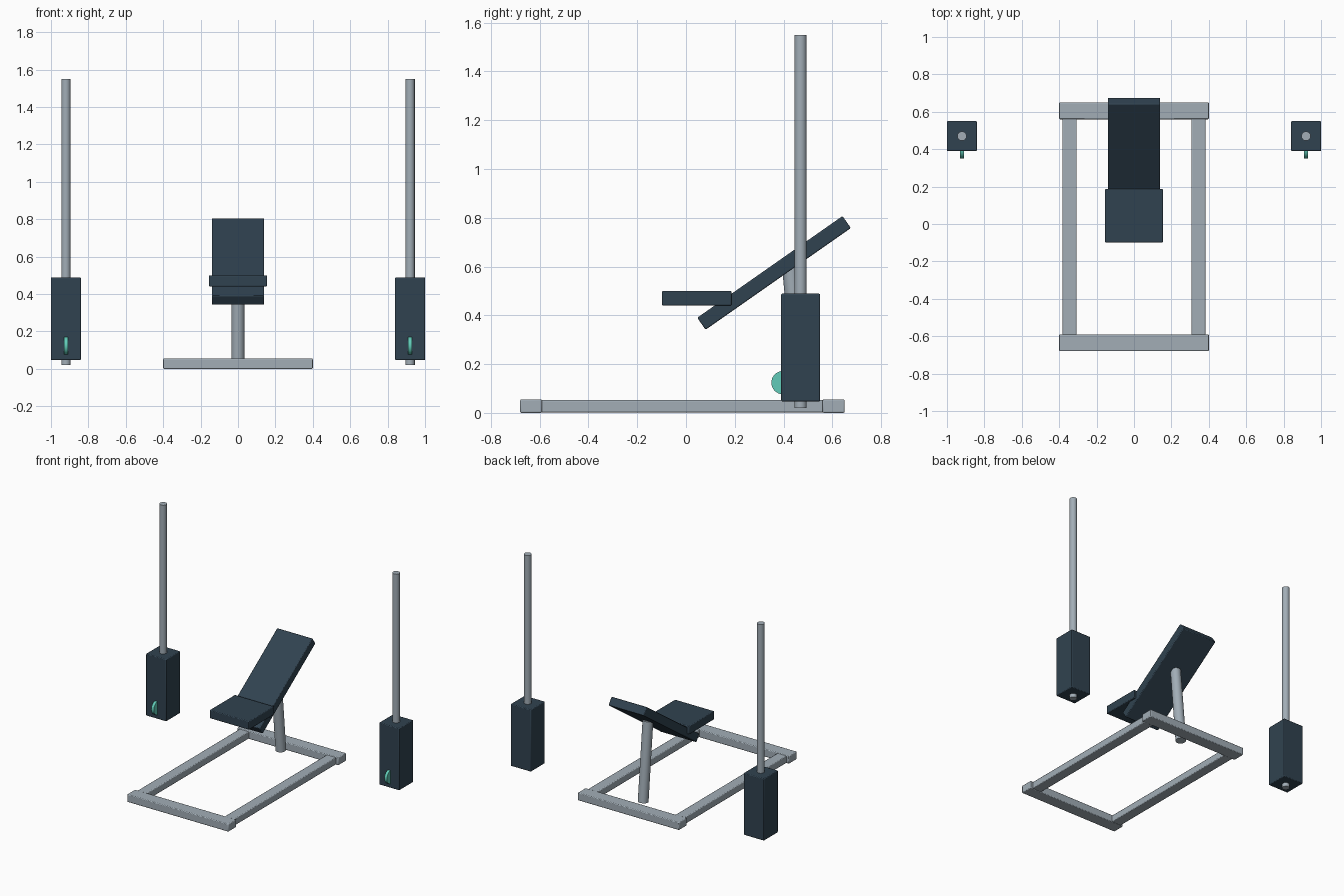
import bpy, math
from mathutils import Vector

if "Cube" in bpy.data.objects:
    bpy.data.objects.remove(bpy.data.objects["Cube"])


def material(name, color):
    m = bpy.data.materials.new(name)
    m.diffuse_color = color
    m.use_nodes = True
    m.node_tree.nodes["Principled BSDF"].inputs["Base Color"].default_value = m.diffuse_color
    return m


STEEL = material("steel", (0.36, 0.42, 0.47, 1))
DARK = material("dark_padding", (0.03, 0.055, 0.08, 1))
TEAL = material("teal", (0.12, 0.6, 0.48, 1))


def finish(obj, name, mat, bevel=0.0):
    obj.name = name
    obj.data.materials.append(mat)
    if bevel:
        b = obj.modifiers.new("soft_edges", "BEVEL")
        b.width, b.segments = bevel, 2
    bpy.ops.object.shade_smooth_by_angle(angle=math.radians(40))
    return obj


def box(name, center, size, mat, bevel=0.005, tilt=0.0):
    bpy.ops.mesh.primitive_cube_add(size=1, location=center)
    obj = bpy.context.object
    obj.scale = size
    bpy.ops.object.transform_apply(location=False, rotation=False, scale=True)
    obj.rotation_euler.x = tilt
    return finish(obj, name, mat, bevel)


def tube(name, start, end, radius, mat, sides=24):
    a, b = Vector(start), Vector(end)
    bpy.ops.mesh.primitive_cylinder_add(vertices=sides, radius=radius,
                                        depth=(b - a).length, location=(a + b) / 2)
    obj = bpy.context.object
    obj.rotation_euler = (b - a).to_track_quat("Z", "Y").to_euler()
    return finish(obj, name, mat)


# Floor frame: cross bars
box("front_cross_bar", (0, -0.635, 0.0275), (0.8, 0.09, 0.055), STEEL)
box("rear_cross_bar", (0, 0.605, 0.0275), (0.8, 0.09, 0.055), STEEL)

# Bench: seat, reclined backrest and its strut
box("seat", (0, 0.044, 0.47), (0.31, 0.285, 0.06), DARK)
box("backrest", (0, 0.361, 0.574), (0.28, 0.727, 0.06), DARK, tilt=math.radians(35))
tube("backrest_strut", (0, 0.483, 0.035), (0, 0.429, 0.595), 0.035, STEEL)

# Mirrored sides: frame rails, uprights, weight housings and pulleys
for side, s in (("left", -1), ("right", 1)):
    box(side + "_rail", (s * 0.344, -0.015, 0.027), (0.075, 1.18, 0.05), STEEL)
    tube(side + "_upright", (s * 0.92, 0.47, 0.02), (s * 0.92, 0.47, 1.55), 0.025, STEEL)
    box(side + "_weight_housing", (s * 0.92, 0.47, 0.268), (0.16, 0.16, 0.442), DARK)
    tube(side + "_pulley", (s * 0.92 - 0.01, 0.398, 0.124),
         (s * 0.92 + 0.01, 0.398, 0.124), 0.048, TEAL, 32)
